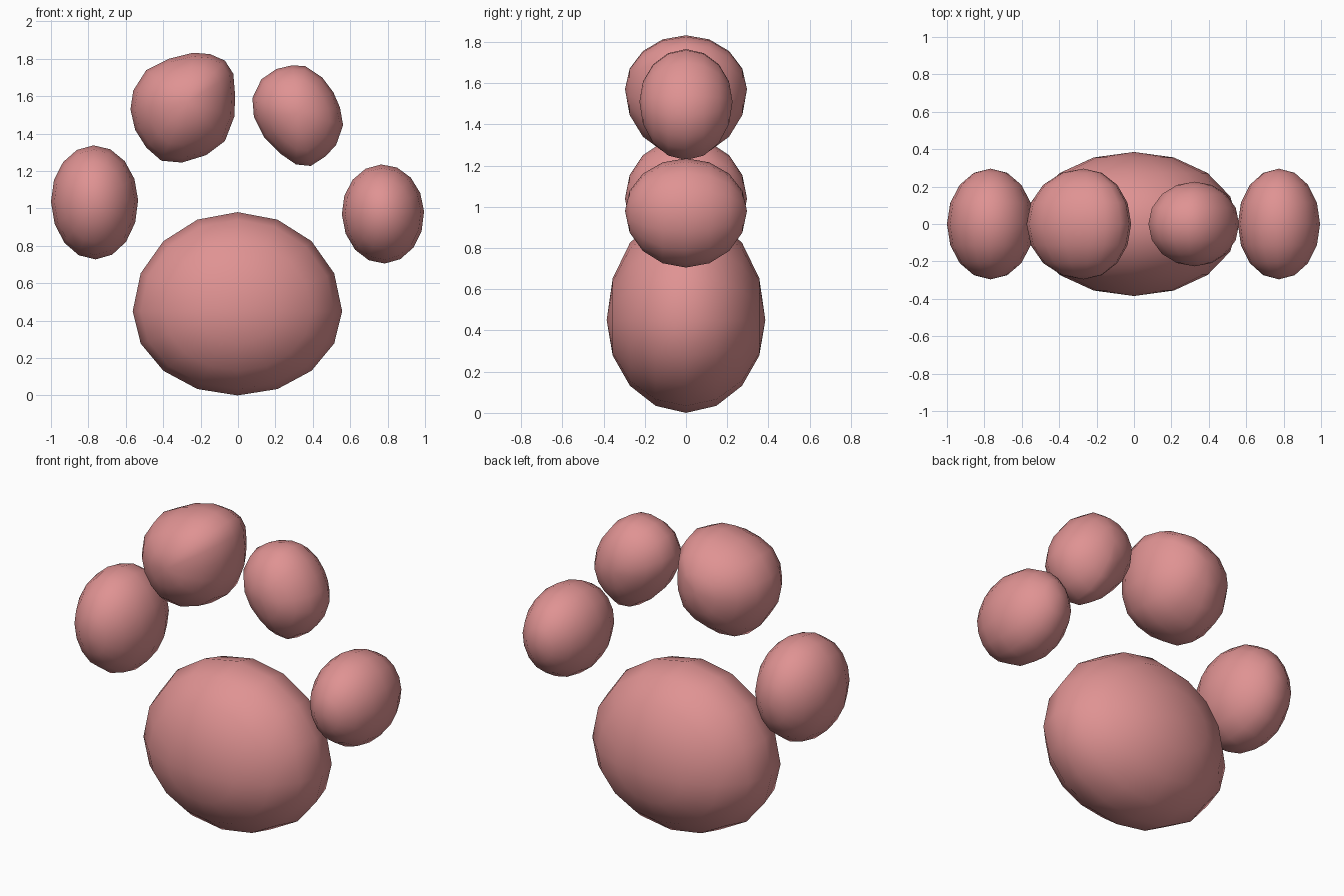
import bpy, bmesh, math
from mathutils import Matrix

if "Cube" in bpy.data.objects:
    bpy.data.objects.remove(bpy.data.objects["Cube"])

pink = bpy.data.materials.new("pad pink")
pink.diffuse_color = (0.74, 0.29, 0.29, 1)
pink.use_nodes = True
pink.node_tree.nodes["Principled BSDF"].inputs["Base Color"].default_value = pink.diffuse_color

SIDES, RINGS = 16, 8


def oval(cx, cz, rx, up, down, tilt=0):
    """16-point egg outline in the xz plane, leaning by tilt degrees."""
    turn = Matrix.Rotation(math.radians(tilt), 2)
    pts = []
    for i in range(SIDES):
        a = 2 * math.pi * i / SIDES
        s = math.sin(a)
        x, z = turn @ Matrix.Identity(2).col[0] * (rx * math.cos(a)) + \
            turn @ Matrix.Identity(2).col[1] * (s * (up if s > 0 else down))
        pts.append((cx + x, cz + z))
    return pts


def pad(name, outline, centre, depth):
    """Puffy pad: the outline shrinks to a pole at the front and the back."""
    cx, cz = centre
    bm = bmesh.new()
    rings = []
    for j in range(1, RINGS):
        b = -math.pi / 2 + math.pi * j / RINGS
        k, y = math.cos(b), depth * math.sin(b)
        rings.append([bm.verts.new((cx + (x - cx) * k, y, cz + (z - cz) * k))
                      for x, z in outline])
    front = bm.verts.new((cx, -depth, cz))
    back = bm.verts.new((cx, depth, cz))
    for i in range(SIDES):
        n = (i + 1) % SIDES
        bm.faces.new((front, rings[0][i], rings[0][n]))
        bm.faces.new((back, rings[-1][n], rings[-1][i]))
        for a, b in zip(rings, rings[1:]):
            bm.faces.new((a[i], b[i], b[n], a[n]))
    bmesh.ops.recalc_face_normals(bm, faces=bm.faces)
    for f in bm.faces:
        f.smooth = True
    mesh = bpy.data.meshes.new(name)
    bm.to_mesh(mesh)
    bm.free()
    mesh.materials.append(pink)
    bpy.context.collection.objects.link(bpy.data.objects.new(name, mesh))


# Large palm pad
pad("palm_pad", oval(-0.003, 0.45, 0.56, 0.53, 0.45), (0, 0.45), 0.385)

# Outer toes
pad("left_outer_toe", oval(-0.767, 1.04, 0.233, 0.297, 0.313, 1), (-0.767, 1.04), 0.296)
pad("right_outer_toe", oval(0.775, 0.975, 0.22, 0.26, 0.27, 2), (0.775, 0.98), 0.296)

# Inner toes with leaning, uneven outlines
left_inner = [(-0.24, 1.832), (-0.15, 1.825), (-0.07, 1.79), (-0.025, 1.72),
              (-0.015, 1.6), (-0.02, 1.49), (-0.07, 1.36), (-0.17, 1.285),
              (-0.3, 1.245), (-0.41, 1.255), (-0.49, 1.325), (-0.55, 1.42),
              (-0.575, 1.53), (-0.56, 1.63), (-0.49, 1.74), (-0.37, 1.8)]
right_inner = [(0.29, 1.765), (0.36, 1.76), (0.45, 1.7), (0.51, 1.62),
               (0.545, 1.54), (0.562, 1.445), (0.525, 1.34), (0.47, 1.28),
               (0.39, 1.227), (0.31, 1.235), (0.23, 1.29), (0.14, 1.38),
               (0.085, 1.49), (0.077, 1.59), (0.125, 1.69), (0.205, 1.745)]
pad("left_inner_toe", left_inner, (-0.27, 1.57), 0.296)
pad("right_inner_toe", right_inner, (0.325, 1.51), 0.226)
